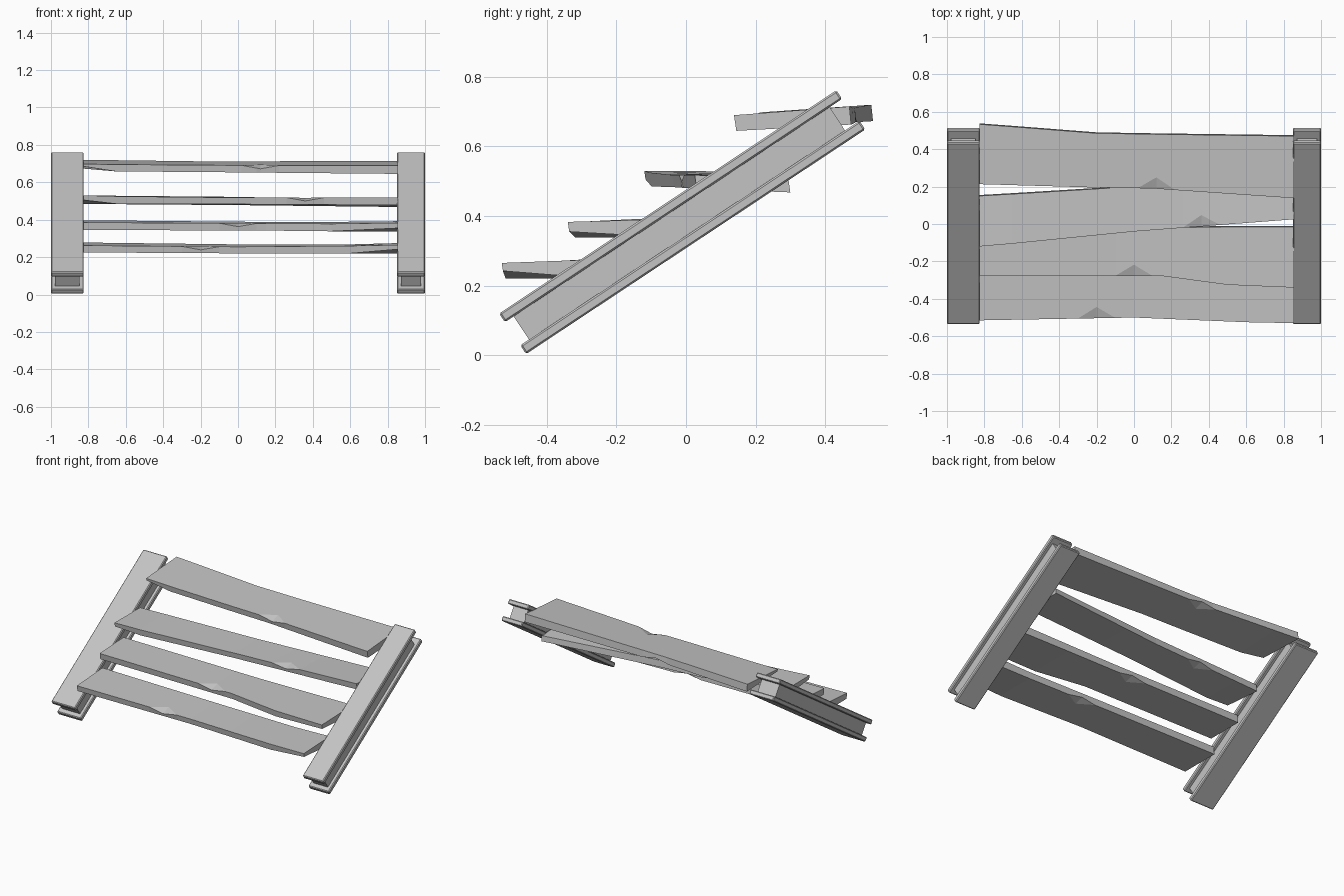
import bpy
import bmesh
import math
from mathutils import Matrix, Vector

cube = bpy.data.objects.get("Cube")
if cube:
    bpy.data.objects.remove(cube, do_unlink=True)

SLOPE = math.radians(33.5)
RAIL_FOOT = Vector((0, -0.46, 0.003))

# Single weathered grey
grey = bpy.data.materials.new("weathered_grey")
grey.use_nodes = True
colour = (0.55, 0.55, 0.55, 1)
grey.diffuse_color = colour
grey.node_tree.nodes["Principled BSDF"].inputs["Base Color"].default_value = colour


def add_object(name, bm):
    bmesh.ops.recalc_face_normals(bm, faces=bm.faces[:])
    mesh = bpy.data.meshes.new(name)
    bm.to_mesh(mesh)
    bm.free()
    mesh.materials.append(grey)
    obj = bpy.data.objects.new(name, mesh)
    bpy.context.collection.objects.link(obj)
    return obj


def sloped_beam(name, x, along, height, bevel):
    """Box given by ranges across, along and above the slope."""
    bm = bmesh.new()
    bmesh.ops.create_cube(bm, size=1)
    spans = (x, along, height)
    for v in bm.verts:
        v.co = Vector([a + (b - a) * (c + 0.5) for (a, b), c in zip(spans, v.co)])
    if bevel:
        bmesh.ops.bevel(bm, geom=bm.edges[:], offset=bevel, segments=1, affect='EDGES')
    bm.transform(Matrix.Translation(RAIL_FOOT) @ Matrix.Rotation(SLOPE, 4, 'X'))
    return add_object(name, bm)


# Side rails: two planks with a recessed core between them
for side, x0, x1 in (("right", -1, -0.825), ("left", 0.85, 1)):
    sloped_beam(side + "_rail_lower_plank", (x0, x1), (0, 1.17), (0, 0.03), 0.005)
    sloped_beam(side + "_rail_core", (x0 + 0.022, x1 - 0.022), (0.03, 1.12), (0.028, 0.112), 0)
    sloped_beam(side + "_rail_upper_plank", (x0, x1), (0, 1.163), (0.11, 0.14), 0.005)


def sample(stations, x):
    """Linear blend of the plank section at x."""
    for a, b in zip(stations, stations[1:]):
        if x <= b[0]:
            t = (x - a[0]) / (b[0] - a[0])
            return [p + (q - p) * t for p, q in zip(a, b)][1:]
    return stations[-1][1:]


def tread(name, chip, stations):
    """Loft a warped plank, with a chip on its front top and back bottom edges."""
    half, depth, drop = 0.1, 0.06, 0.018
    chips = (chip, -chip)
    xs = {s[0] for s in stations}
    xs |= {c + d for c in chips for d in (-half, 0, half)}
    bm = bmesh.new()
    rings = []
    for x in sorted(xs):
        front, back, low_f, low_b, top_f, top_b = sample(stations, x)
        cut_f, cut_b = [max(0, 1 - abs(x - c) / half) for c in chips]
        lean_f = (top_f - low_f) * 0.15
        slope_top = (top_b - top_f) / (back - front)
        slope_low = (low_b - low_f) / (back - front)
        section = (
            (front + lean_f, low_f),
            (front, top_f - drop * cut_f),
            (front + depth * cut_f, top_f + slope_top * depth * cut_f),
            (back - 0.005, top_b),
            (back, low_b + drop * cut_b),
            (back - depth * cut_b, low_b - slope_low * depth * cut_b),
        )
        rings.append([bm.verts.new((x, y, z)) for y, z in section])
    for a, b in zip(rings, rings[1:]):
        for i in range(len(a)):
            j = (i + 1) % len(a)
            bm.faces.new((a[i], a[j], b[j], b[i]))
    bm.faces.new(rings[0])
    bm.faces.new(rings[-1][::-1])
    bmesh.ops.remove_doubles(bm, verts=bm.verts[:], dist=0.0005)
    return add_object(name, bm)


# Treads: x, front y, back y, bottom z front/back, top z front/back
L, R = -0.825, 0.855
tread("bottom_tread", -0.2, [
    (L, -0.515, -0.24, 0.225, 0.225, 0.262, 0.278),
    (0, -0.5, -0.24, 0.22, 0.22, 0.255, 0.268),
    (0.6, -0.525, -0.25, 0.22, 0.22, 0.26, 0.268),
    (R, -0.53, -0.25, 0.242, 0.22, 0.265, 0.275)])
tread("second_tread", 0, [
    (L, -0.275, -0.02, 0.345, 0.345, 0.385, 0.397),
    (0.15, -0.278, -0.015, 0.342, 0.342, 0.38, 0.388),
    (0.5, -0.325, -0.01, 0.338, 0.338, 0.378, 0.388),
    (R, -0.34, -0.01, 0.355, 0.336, 0.383, 0.392)])
tread("third_tread", 0.36, [
    (L, -0.12, 0.155, 0.505, 0.483, 0.53, 0.528),
    (-0.65, -0.105, 0.165, 0.485, 0.483, 0.525, 0.528),
    (0, -0.04, 0.205, 0.483, 0.478, 0.518, 0.522),
    (R, 0.025, 0.3, 0.478, 0.468, 0.518, 0.503)])
tread("top_tread", 0.12, [
    (L, 0.213, 0.538, 0.685, 0.673, 0.698, 0.72),
    (-0.65, 0.208, 0.525, 0.658, 0.672, 0.695, 0.718),
    (-0.2, 0.195, 0.49, 0.655, 0.67, 0.692, 0.712),
    (0.1, 0.19, 0.485, 0.652, 0.668, 0.69, 0.712),
    (R, 0.138, 0.475, 0.645, 0.663, 0.69, 0.715)])
